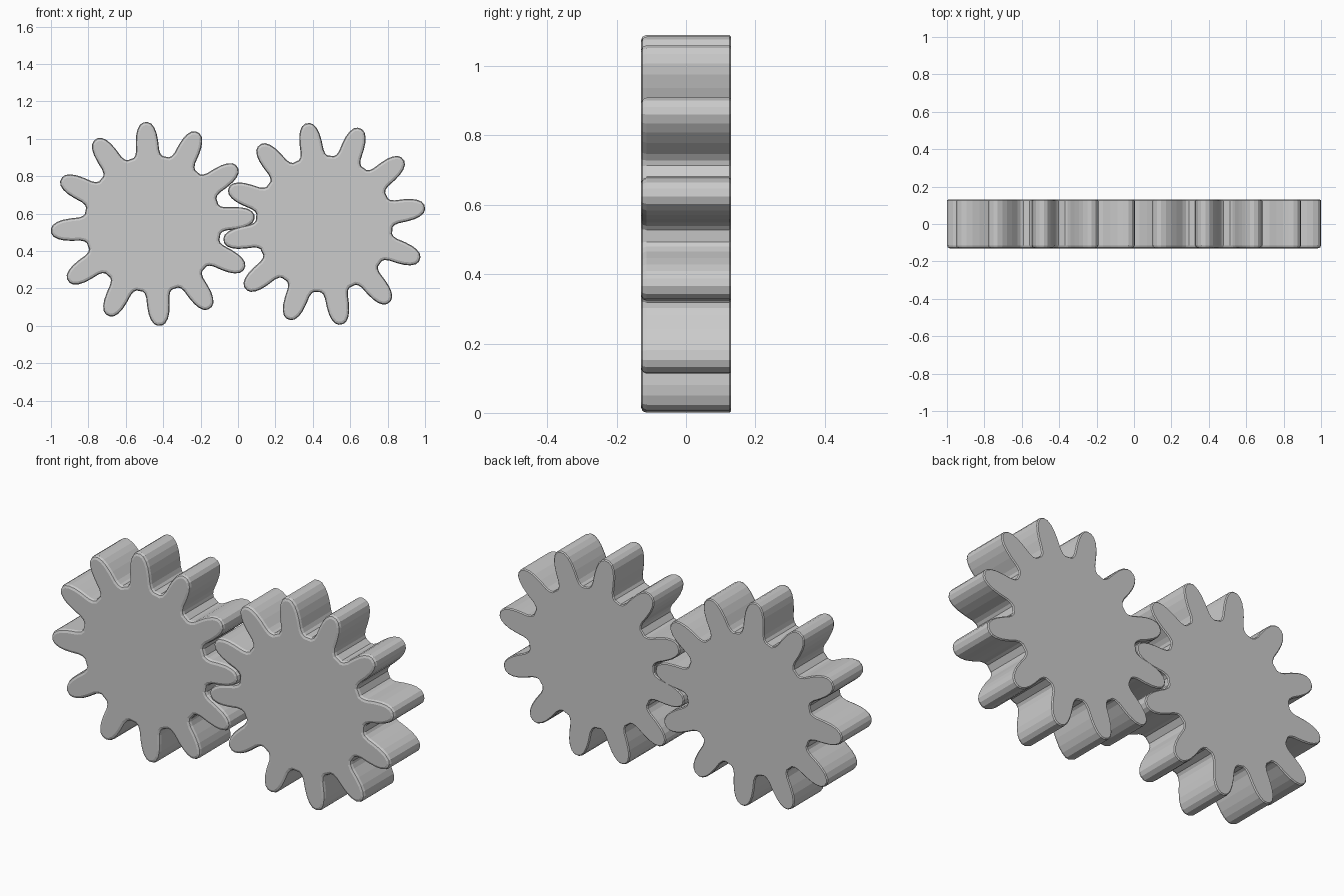
import bpy, bmesh
from math import cos, sin, radians
from mathutils import Matrix, Vector

if "Cube" in bpy.data.objects:
    bpy.data.objects.remove(bpy.data.objects["Cube"], do_unlink=True)

TEETH = 12
HALF_DEPTH = 0.13

# One flat grey for both gears
grey = bpy.data.materials.new("plain_grey")
grey.use_nodes = True
grey.diffuse_color = (0.6, 0.6, 0.6, 1)
grey.node_tree.nodes["Principled BSDF"].inputs["Base Color"].default_value = (0.6, 0.6, 0.6, 1)

# Half of a tooth outline: (distance along the tooth, half width), root to tip
HALF_TOOTH = [(0.358, 0.078), (0.370, 0.068), (0.392, 0.062), (0.440, 0.060),
              (0.480, 0.055), (0.510, 0.046), (0.534, 0.031), (0.545, 0.012)]


def gear_outline(phase):
    """Closed outline in x and z, with one tooth centred on the phase angle."""
    tooth = [(r, -w) for r, w in HALF_TOOTH] + [(r, w) for r, w in reversed(HALF_TOOTH)]
    points = []
    for i in range(TEETH):
        turn = Matrix.Rotation(radians(phase + i * 360 / TEETH), 2)
        points += [turn @ Vector(p) for p in tooth]
    return points


def bevel_rim(bm, y, width, segments):
    """Soften the outline edges lying on one flat side."""
    rim = [e for e in bm.edges if all(abs(v.co.y - y) < 1e-5 for v in e.verts)]
    bmesh.ops.bevel(bm, geom=rim, offset=width, segments=segments,
                    profile=0.5, affect='EDGES', clamp_overlap=True)


def make_gear(name, x, z, phase):
    bm = bmesh.new()
    outline = [bm.verts.new((p.x, -HALF_DEPTH, p.y)) for p in gear_outline(phase)]
    front = bm.faces.new(outline)
    # Extrude the front profile to the back
    extruded = bmesh.ops.extrude_face_region(bm, geom=[front], use_keep_orig=True)
    moved = [g for g in extruded["geom"] if isinstance(g, bmesh.types.BMVert)]
    bmesh.ops.translate(bm, verts=moved, vec=(0, 2 * HALF_DEPTH, 0))
    bmesh.ops.recalc_face_normals(bm, faces=bm.faces)
    # Wide worn edge on the front, fine edge on the back
    bevel_rim(bm, -HALF_DEPTH, 0.016, 2)
    bevel_rim(bm, HALF_DEPTH, 0.005, 1)
    mesh = bpy.data.meshes.new(name)
    bm.to_mesh(mesh)
    bm.free()
    mesh.materials.append(grey)
    gear = bpy.data.objects.new(name, mesh)
    gear.location = (x, 0, z)
    bpy.context.collection.objects.link(gear)
    return gear


# Two meshing gears, named from the model's own left and right
make_gear("right_gear", -0.456, 0.545, 4)
make_gear("left_gear", 0.461, 0.545, 9.5)
